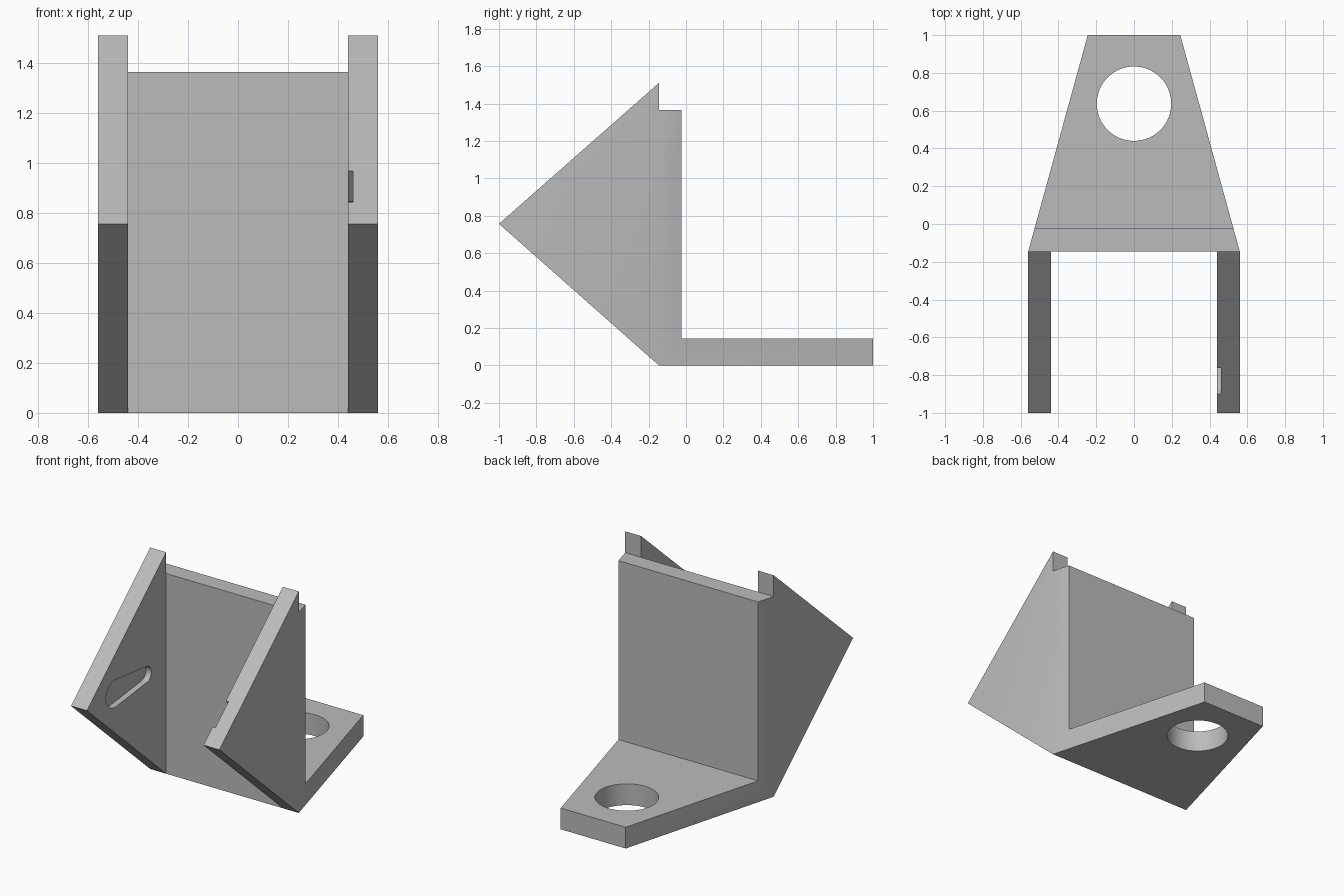
import bpy, bmesh
from math import pi, sin, cos, asin
from mathutils import Vector

if "Cube" in bpy.data.objects:
    bpy.data.objects.remove(bpy.data.objects["Cube"])

grey = bpy.data.materials.new("plain_grey")
grey.use_nodes = True
colour = (0.5, 0.5, 0.5, 1)
grey.diffuse_color = colour
grey.node_tree.nodes["Principled BSDF"].inputs["Base Color"].default_value = colour

FRONT, BACK = -0.145, -0.025      # faces of the upright wall
THICK, WIDE = 0.145, 0.56         # base thickness, half width at the wall


def half_width(y):
    """Half width of the tapering base and wall."""
    return WIDE - (y - FRONT) * (WIDE - 0.245) / (1 - FRONT)


def prism(name, profile, left, right):
    """Side profile (y, z) spanned between two x functions of y."""
    bm = bmesh.new()
    rings = [[bm.verts.new((x(y), y, z)) for y, z in profile] for x in (left, right)]
    bm.faces.new(rings[0])
    bm.faces.new(rings[1])
    for i in range(len(profile)):
        j = (i + 1) % len(profile)
        bm.faces.new((rings[0][i], rings[0][j], rings[1][j], rings[1][i]))
    bmesh.ops.recalc_face_normals(bm, faces=bm.faces)
    mesh = bpy.data.meshes.new(name)
    bm.to_mesh(mesh)
    bm.free()
    mesh.materials.append(grey)
    obj = bpy.data.objects.new(name, mesh)
    bpy.context.collection.objects.link(obj)
    return obj


def slab(name, profile, x0, x1):
    return prism(name, profile, lambda y: x0, lambda y: x1)


def combine(target, tool, operation):
    """Apply a boolean and discard the tool."""
    mod = target.modifiers.new("combine", 'BOOLEAN')
    mod.object, mod.operation, mod.solver = tool, operation, 'EXACT'
    bpy.context.view_layer.objects.active = target
    bpy.ops.object.modifier_apply(modifier=mod.name)
    bpy.data.objects.remove(tool)


# Base and upright wall share one L-shaped, tapered profile
bracket = prism("bracket", [(FRONT, 0), (1, 0), (1, THICK), (BACK, THICK),
                            (BACK, 1.365), (FRONT, 1.365)],
                lambda y: -half_width(y), half_width)

# Round mounting hole through the base
bpy.ops.mesh.primitive_cylinder_add(vertices=64, radius=0.197, depth=1, location=(0, 0.637, 0))
combine(bracket, bpy.context.object, 'DIFFERENCE')

# Tapered slot: a large and a small round end joined by tangents
big, small = Vector((-0.70, 0.757)), Vector((-0.36, 0.757))
R, r = 0.093, 0.055
tilt = asin((R - r) / (small - big).length)
start = pi / 2 - tilt
slot = []
for centre, radius, a0, sweep in ((big, R, start, 2 * pi - 2 * start),
                                  (small, r, -start, 2 * start)):
    for i in range(17):
        a = a0 + sweep * i / 16
        slot.append(centre + radius * Vector((cos(a), sin(a))))

# Entry channel from the sloping edge down to the large end
slope = Vector((0.855, 0.753)).normalized()
out = Vector((-slope.y, slope.x))
channel = [big - slope * R, big + slope * R,
           big + slope * R + out * 0.4, big - slope * R + out * 0.4]

# Triangular side arms with the slots cut into their inner faces
triangle = [(-1, 0.757), (FRONT, 0), (FRONT, 1.51)]
for side, depth in ((-1, 0.04), (1, 0.02)):
    arm = slab("side_arm", triangle, side * 0.44, side * WIDE)
    cuts = [slot] if side < 0 else [slot, channel]
    for cut in cuts:
        cutter = slab("slot_cutter", cut, side * 0.40, side * (0.44 + depth))
        cutter.hide_render = True
        combine(arm, cutter, 'DIFFERENCE')
    combine(bracket, arm, 'UNION')

# Smooth the round walls and keep the hard edges
bpy.ops.object.select_all(action='DESELECT')
bracket.select_set(True)
bpy.context.view_layer.objects.active = bracket
bpy.ops.object.shade_smooth_by_angle(angle=pi / 6)
